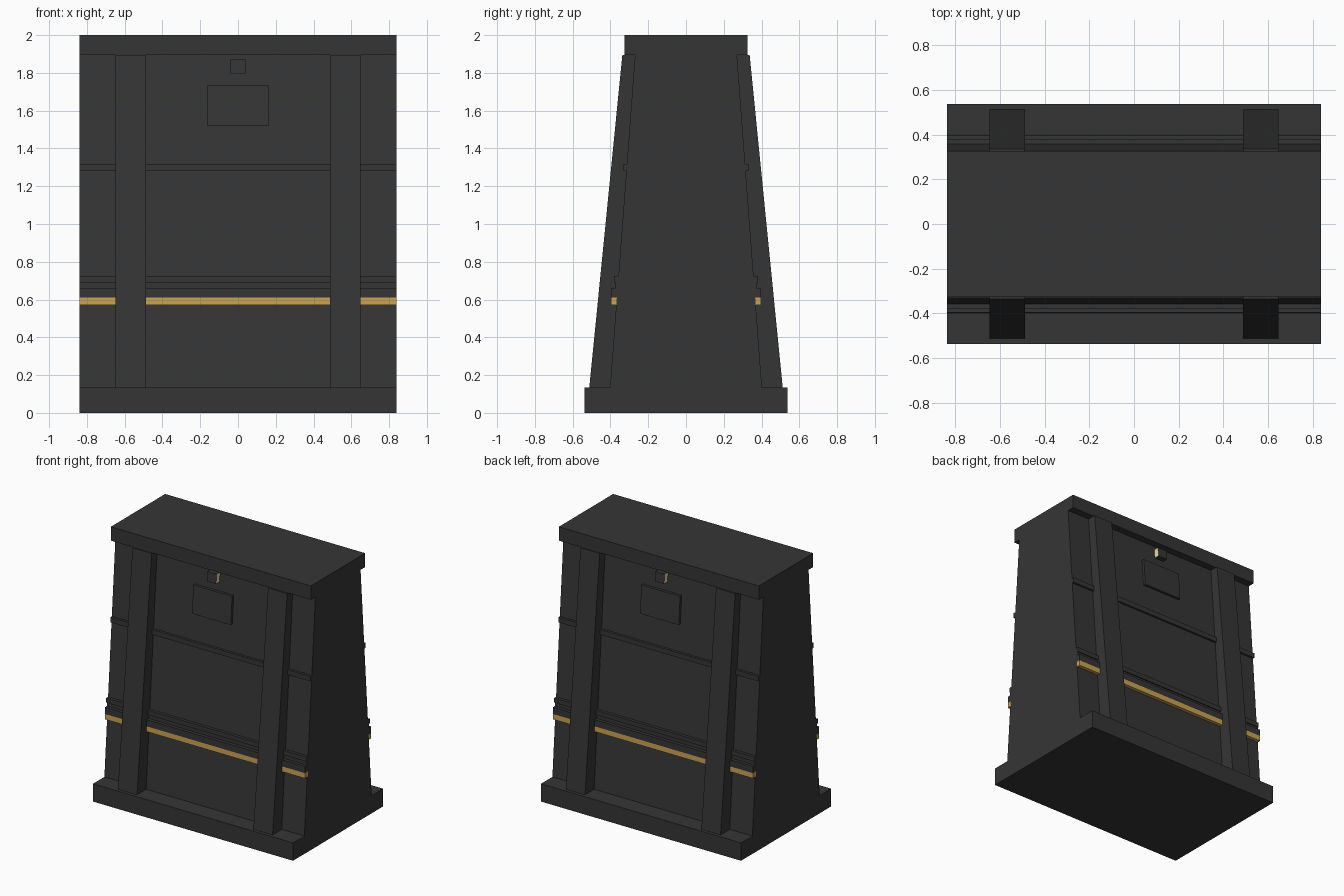
import bpy
import bmesh

cube = bpy.data.objects.get("Cube")
if cube:
    bpy.data.objects.remove(cube, do_unlink=True)


def make_material(name, color):
    mat = bpy.data.materials.new(name)
    mat.use_nodes = True
    mat.diffuse_color = (*color, 1)
    bsdf = next(n for n in mat.node_tree.nodes if n.type == 'BSDF_PRINCIPLED')
    bsdf.inputs["Base Color"].default_value = (*color, 1)
    return mat


CHARCOAL = make_material("charcoal", (0.036, 0.036, 0.036))
GOLD = make_material("gold", (0.60, 0.37, 0.085))
PALE = make_material("pale yellow", (0.80, 0.70, 0.38))

HALF_WIDTH = 0.838
BASE_TOP, CAP_BOTTOM = 0.135, 1.895


def core_y(z):
    """Half depth of the sloping body at height z."""
    t = (z - BASE_TOP) / (CAP_BOTTOM - BASE_TOP)
    return 0.402 - 0.132 * t


def extrude_profile(name, profile, x0, x1, mats=(CHARCOAL,)):
    """Extrude a (y, z) outline from x0 to x1."""
    bm = bmesh.new()
    face = bm.faces.new([bm.verts.new((x0, y, z)) for y, z in profile])
    result = bmesh.ops.extrude_face_region(bm, geom=[face])
    verts = [g for g in result["geom"] if isinstance(g, bmesh.types.BMVert)]
    bmesh.ops.translate(bm, verts=verts, vec=(x1 - x0, 0, 0))
    bmesh.ops.recalc_face_normals(bm, faces=bm.faces)
    mesh = bpy.data.meshes.new(name)
    bm.to_mesh(mesh)
    bm.free()
    for mat in mats:
        mesh.materials.append(mat)
    obj = bpy.data.objects.new(name, mesh)
    bpy.context.collection.objects.link(obj)
    return obj


def trapezoid(low, high, z0, z1):
    return [(-low, z0), (low, z0), (high, z1), (-high, z1)]


def strip(side, z0, z1, out0, out1):
    """Outline of a piece standing off the sloping face on one side."""
    return [(side * (core_y(z0) - 0.01), z0), (side * out0, z0),
            (side * out1, z1), (side * (core_y(z1) - 0.01), z1)]


# Plinth, tapering body and cap
extrude_profile("base_plinth", trapezoid(0.538, 0.538, 0, BASE_TOP), -HALF_WIDTH, HALF_WIDTH)
extrude_profile("tapered_body", trapezoid(core_y(BASE_TOP), core_y(CAP_BOTTOM), BASE_TOP, CAP_BOTTOM),
                -HALF_WIDTH, HALF_WIDTH)
extrude_profile("top_cap", trapezoid(0.325, 0.325, CAP_BOTTOM, 2), -HALF_WIDTH, HALF_WIDTH)

# Horizontal trim: name, bottom, top, outer depth, material
TRIM = [("upper_rail", 1.28, 1.318, 0.332, CHARCOAL),
        ("step_rail", 0.69, 0.725, 0.38, CHARCOAL),
        ("step_groove", 0.66, 0.69, 0.372, CHARCOAL),
        ("lower_rail", 0.61, 0.66, 0.397, CHARCOAL),
        ("gold_stripe", 0.57, 0.61, 0.397, GOLD)]

for label, side in (("front", -1), ("back", 1)):
    for name, z0, z1, out, mat in TRIM:
        extrude_profile(f"{label}_{name}", strip(side, z0, z1, out, out),
                        -HALF_WIDTH, HALF_WIDTH, (mat,))

    # Sloping buttresses
    for hand, x0, x1 in (("right", -0.648, -0.488), ("left", 0.488, 0.648)):
        extrude_profile(f"{label}_{hand}_buttress",
                        strip(side, BASE_TOP, CAP_BOTTOM, 0.512, 0.337), x0, x1)

    # Sign plate following the slope
    z0, z1 = 1.52, 1.732
    extrude_profile(f"{label}_plate", strip(side, z0, z1, core_y(z0) + 0.02, core_y(z1) + 0.02),
                    -0.162, 0.162)

    # Small lamp with glowing sides
    lamp = extrude_profile(f"{label}_lamp", strip(side, 1.798, 1.87, 0.318, 0.312),
                           -0.039, 0.039, (CHARCOAL, PALE))
    for poly in lamp.data.polygons:
        if abs(poly.normal.x) > 0.9:
            poly.material_index = 1
